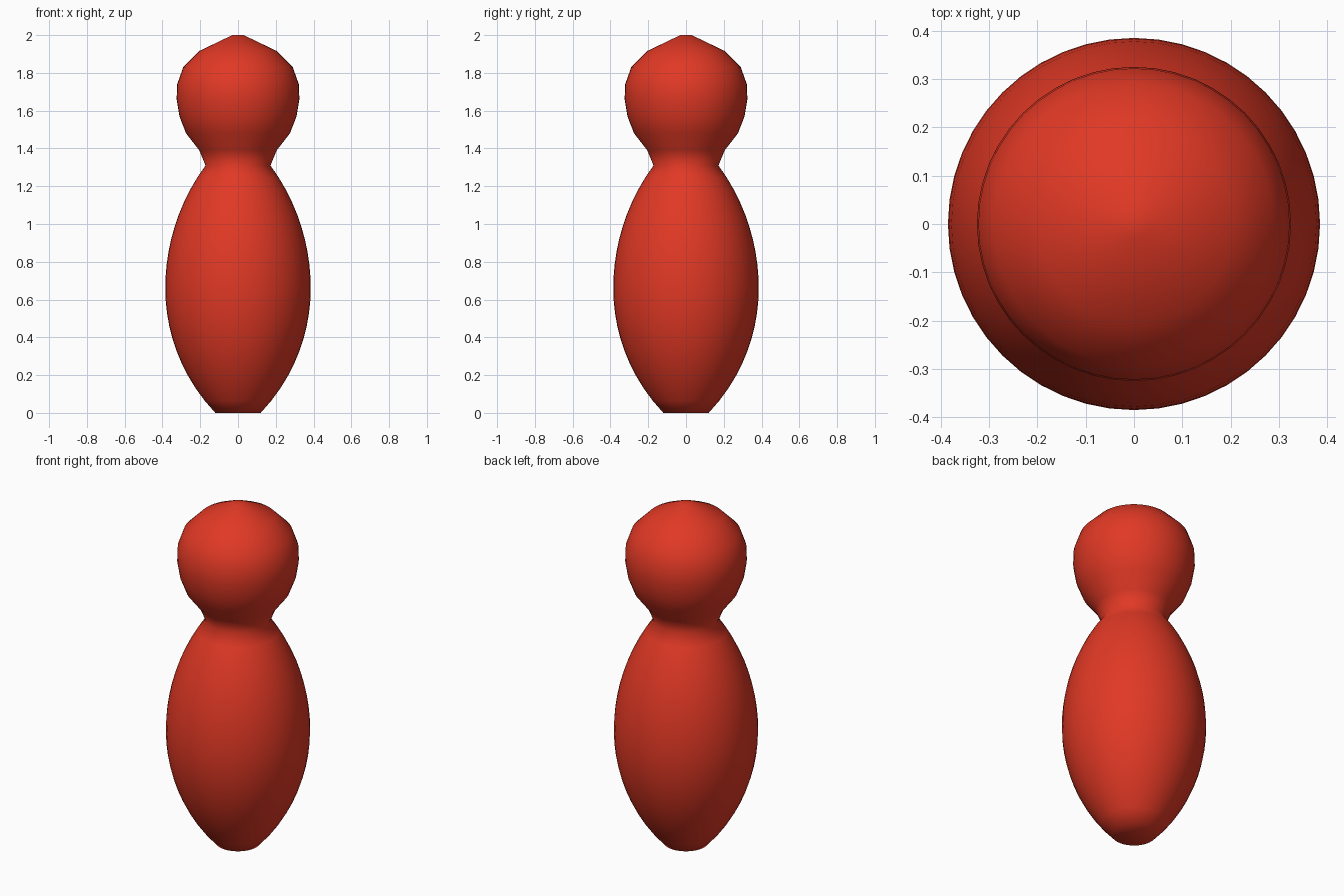
import bpy, bmesh, math

if "Cube" in bpy.data.objects:
    bpy.data.objects.remove(bpy.data.objects["Cube"])

SEGMENTS = 48
BELLY_R, BELLY_Z = 0.385, 0.66


def belly_radius(z):
    # Two circular arcs meeting at the widest ring
    arc = 0.954 if z < BELLY_Z else 1.098
    return BELLY_R - arc + math.sqrt(arc ** 2 - (z - BELLY_Z) ** 2)


def lathe(name, profile, material):
    bm = bmesh.new()
    rings = []
    for r, z in profile:
        rings.append([bm.verts.new((r * math.cos(2 * math.pi * i / SEGMENTS),
                                    r * math.sin(2 * math.pi * i / SEGMENTS), z))
                      for i in range(SEGMENTS)])
    for a, b in zip(rings, rings[1:]):
        for i in range(SEGMENTS):
            j = (i + 1) % SEGMENTS
            bm.faces.new((a[i], a[j], b[j], b[i]))
    # Close the base and crown
    bm.faces.new(rings[0][::-1])
    bm.faces.new(rings[-1])
    for f in bm.faces:
        f.smooth = True
    mesh = bpy.data.meshes.new(name)
    bm.to_mesh(mesh)
    bm.free()
    mesh.materials.append(material)
    obj = bpy.data.objects.new(name, mesh)
    bpy.context.collection.objects.link(obj)
    return obj


red = bpy.data.materials.new("red")
red.diffuse_color = (0.75, 0.04, 0.018, 1)
red.use_nodes = True
red.node_tree.nodes["Principled BSDF"].inputs["Base Color"].default_value = red.diffuse_color

# Bulging body from the narrow foot up to the neck
body = [(belly_radius(1.31 * i / 20), 1.31 * i / 20) for i in range(21)]

# Round head with a small flat crown
head = [(0.205, 1.39), (0.275, 1.48), (0.31, 1.57), (0.325, 1.66),
        (0.322, 1.74), (0.29, 1.83), (0.203, 1.917), (0.03, 2.0)]

lathe("pawn_body_and_head", body + head, red)
